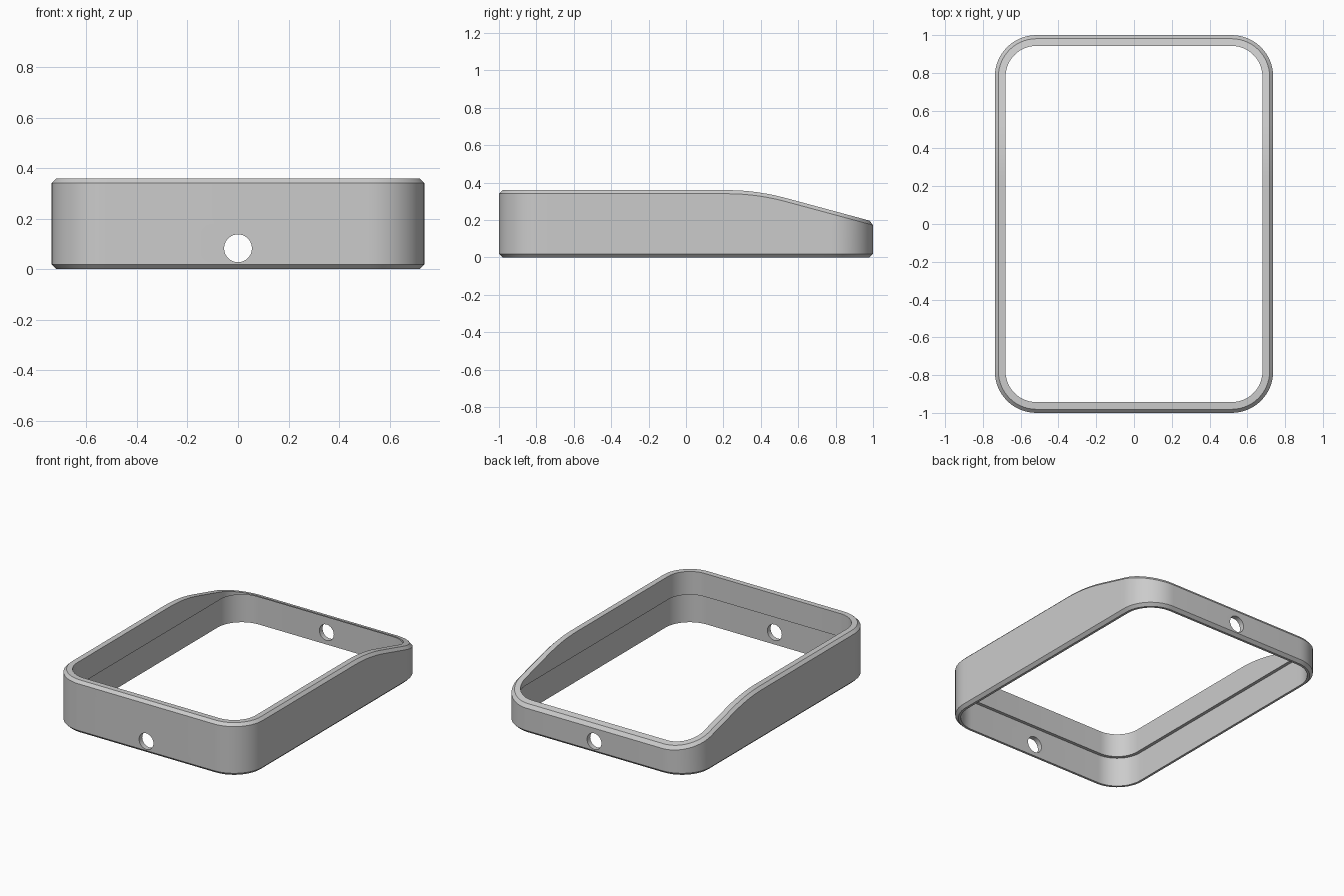
import bpy
import bmesh
from math import sin, cos, pi, radians
from mathutils import Vector

cube = bpy.data.objects.get("Cube")
if cube:
    bpy.data.objects.remove(cube, do_unlink=True)

HALF_X, HALF_Y, RADIUS = 0.737, 1.0, 0.22
HEIGHT, CHAMFER, LEDGE = 0.36, 0.019, 0.2
WALL, LIP = 0.057, 0.035
ARC_STEPS, SIDE_STEPS = 14, 36

grey = bpy.data.materials.new("plain grey")
grey.use_nodes = True
grey.diffuse_color = (0.6, 0.6, 0.6, 1)
grey.node_tree.nodes["Principled BSDF"].inputs["Base Color"].default_value = (0.6, 0.6, 0.6, 1)


def top_height(y):
    """Flat rim that rolls over an arc into a straight slope at the back."""
    start, length, slope = 0.22, 0.315, 0.27
    t = max(0, y - start)
    if t < length:
        return HEIGHT - slope * t * t / (2 * length)
    return HEIGHT - slope * (t - length / 2)


def outline(inset):
    """Rounded rectangle, with the long sides divided to follow the rim."""
    points = []
    cx, cy, r = HALF_X - RADIUS, HALF_Y - RADIUS, RADIUS - inset
    for corner, (sx, sy) in enumerate([(1, 1), (-1, 1), (-1, -1), (1, -1)]):
        for i in range(ARC_STEPS + 1):
            a = (corner + i / ARC_STEPS) * pi / 2
            points.append((sx * cx + r * cos(a), sy * cy + r * sin(a)))
        if corner in (1, 3):
            for i in range(1, SIDE_STEPS):
                points.append((sx * (cx + r), sy * cy * (1 - 2 * i / SIDE_STEPS)))
    return points


# Wall section: inset, height, and whether the height follows the rim
section = [(0, CHAMFER, False), (0, -CHAMFER, True), (CHAMFER, 0, True),
           (WALL, 0, True), (WALL, LEDGE, False), (LIP, LEDGE, False),
           (LIP, 0, False), (CHAMFER, 0, False)]

bm = bmesh.new()
loops = []
for inset, z, on_rim in section:
    loops.append([bm.verts.new((x, y, z + (top_height(y) if on_rim else 0)))
                  for x, y in outline(inset)])
count = len(loops[0])
for k, lower in enumerate(loops):
    upper = loops[(k + 1) % len(loops)]
    for i in range(count):
        j = (i + 1) % count
        bm.faces.new((lower[i], lower[j], upper[j], upper[i]))
bmesh.ops.recalc_face_normals(bm, faces=bm.faces)
mesh = bpy.data.meshes.new("frame_wall")
bm.to_mesh(mesh)
bm.free()
mesh.materials.append(grey)
frame = bpy.data.objects.new("frame_wall", mesh)
bpy.context.collection.objects.link(frame)

# Round holes through the front and back walls
bpy.ops.mesh.primitive_cylinder_add(vertices=48, radius=0.055, depth=3,
                                    location=(0, 0, 0.083), rotation=(pi / 2, 0, 0))
cutter = bpy.context.object
cutter.name = "hole_cutter"
cutter.hide_render = True
cutter.data.materials.append(grey)
holes = frame.modifiers.new("holes", 'BOOLEAN')
holes.operation = 'DIFFERENCE'
holes.solver = 'EXACT'
holes.object = cutter

bpy.ops.object.select_all(action='DESELECT')
frame.select_set(True)
bpy.context.view_layer.objects.active = frame
bpy.ops.object.modifier_apply(modifier="holes")
bpy.data.objects.remove(cutter, do_unlink=True)
bpy.ops.object.shade_smooth_by_angle(angle=radians(30))
